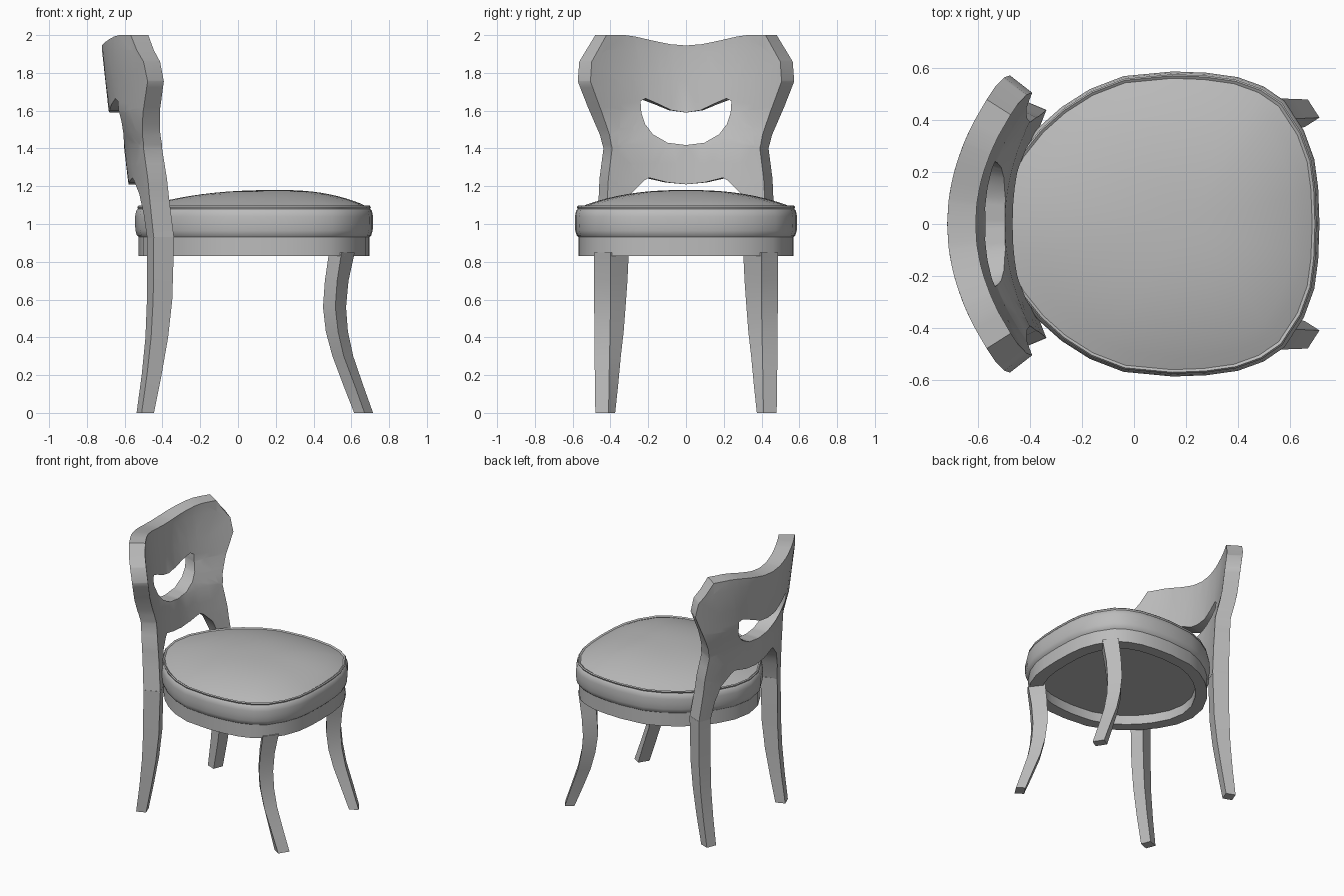
import bpy, bmesh
from mathutils import Vector

cube = bpy.data.objects.get("Cube")
if cube:
    bpy.data.objects.remove(cube, do_unlink=True)

grey = bpy.data.materials.new("plain grey")
grey.use_nodes = True
TONE = (0.5, 0.5, 0.5, 1)
grey.diffuse_color = TONE
grey.node_tree.nodes["Principled BSDF"].inputs["Base Color"].default_value = TONE


def finish(bm, name, angle):
    bmesh.ops.recalc_face_normals(bm, faces=bm.faces)
    mesh = bpy.data.meshes.new(name)
    bm.to_mesh(mesh)
    bm.free()
    mesh.materials.append(grey)
    obj = bpy.data.objects.new(name, mesh)
    bpy.context.collection.objects.link(obj)
    bpy.ops.object.select_all(action="DESELECT")
    obj.select_set(True)
    bpy.context.view_layer.objects.active = obj
    bpy.ops.object.shade_smooth_by_angle(angle=angle)
    return obj


def loft(name, rings, closed=False, angle=0.6):
    """Skin a list of equal rings; cap the ends, or join last to first."""
    bm = bmesh.new()
    loops = [[bm.verts.new(p) for p in ring] for ring in rings]
    pairs = list(zip(loops, loops[1:]))
    if closed:
        pairs.append((loops[-1], loops[0]))
    else:
        bm.faces.new(loops[0])
        bm.faces.new(loops[-1])
    n = len(loops[0])
    for a, b in pairs:
        for i in range(n):
            j = (i + 1) % n
            bm.faces.new((a[i], a[j], b[j], b[i]))
    return finish(bm, name, angle)


def lerp_table(table, t):
    """Linear lookup of (key, values...) rows."""
    for lo, hi in zip(table, table[1:]):
        if t <= hi[0]:
            break
    f = max(0, min(1, (t - lo[0]) / (hi[0] - lo[0])))
    return [a + (b - a) * f for a, b in zip(lo[1:], hi[1:])]


# Seat plan, half outline from front centre to back centre
half_plan = [(.715, 0), (.71, .14), (.695, .25), (.655, .36), (.58, .475), (.5, .53),
             (.4, .566), (.28, .583), (.15, .588), (-.04, .57), (-.17, .52), (-.28, .45),
             (-.37, .37), (-.45, .27), (-.52, .14), (-.545, 0)]
plan = half_plan + [(x, -y) for x, y in half_plan[-2:0:-1]]
MID = .085


def seat_ring(s, z, shift=0):
    return [(MID + shift + (x - MID) * s, y * s, z) for x, y in plan]


# Cushion: rounded side, piping bead, domed top
profile = [(.96, .925), (.985, .94), (.997, .965), (1, 1.0), (1, 1.04), (.99, 1.07),
           (.975, 1.08), (.982, 1.09), (.972, 1.097), (.955, 1.09)]
rings = [seat_ring(s, z) for s, z in profile]
for k in range(1, 12):
    s = .955 * (1 - k / 11.3)
    rings.append(seat_ring(s, 1.09 + .09 * (1 - (s / .955) ** 2.4), .13 * (1 - s)))
loft("seat_cushion", rings)

# Apron frame and the board inside it
loft("seat_apron", [seat_ring(s, z) for s, z in
                    [(.97, .83), (.97, .935), (.83, .935), (.83, .83)]], closed=True)
loft("seat_board", [seat_ring(.84, .9), seat_ring(.84, .93)])

# Legs: rows of z, then front, outer, back and inner corners as x, y
front_rows = [(0, .715, .41, .67, .48, .615, .445, .66, .375),
              (.14, .665, .408, .62, .482, .56, .43, .61, .36),
              (.3, .61, .405, .56, .484, .5, .415, .55, .345),
              (.43, .582, .402, .53, .485, .465, .41, .52, .33),
              (.56, .572, .4, .515, .486, .45, .4, .508, .32),
              (.7, .585, .4, .525, .487, .46, .4, .52, .31),
              (.85, .618, .4, .548, .487, .482, .4, .545, .303)]
back_rows = [(0, -.445, .455, -.51, .48, -.537, .41, -.472, .385),
             (.2, -.405, .452, -.482, .481, -.51, .405, -.433, .376),
             (.4, -.37, .447, -.46, .483, -.49, .4, -.4, .364),
             (.6, -.348, .443, -.449, .485, -.482, .396, -.381, .354),
             (.93, -.338, .44, -.446, .485, -.481, .395, -.373, .35)]
for label, rows in (("front", front_rows), ("back", back_rows)):
    for side, sign in (("left", 1), ("right", -1)):
        loft(f"{label}_{side}_leg",
             [[(r[i], sign * r[i + 1], r[0]) for i in (1, 3, 5, 7)] for r in rows])

# Backrest: flat outline with an opening, sliced, thickened and bowed
half_outline = [(0, 1.945), (.1, 1.952), (.2, 1.97), (.31, 1.992), (.37, 2), (.48, 2),
                (.565, 1.86), (.573, 1.755), (.52, 1.62), (.455, 1.47), (.437, 1.4),
                (.458, 1.24), (.462, 1.15), (.485, .92), (.395, .92), (.37, 1.05),
                (.325, 1.16), (.25, 1.23), (.22, 1.245), (.11, 1.22), (0, 1.21)]
half_hole = [(0, 1.59), (.09, 1.602), (.17, 1.635), (.25, 1.665), (.28, 1.65), (.275, 1.59),
             (.25, 1.53), (.2, 1.475), (.11, 1.43), (0, 1.418)]
# Height, centre x of the rear surface, bow, thickness
bow_table = [(.92, -.549, .44, .117), (1.21, -.58, .5, .112), (1.42, -.605, .54, .108),
             (1.6, -.685, .7, .108), (1.92, -.72, .66, .11), (2, -.72, .66, .11)]

bm = bmesh.new()
for half in (half_outline, half_hole):
    loop = half + [(-y, z) for y, z in half[-2:0:-1]]
    vs = [bm.verts.new((0, y, z)) for y, z in loop]
    for a, b in zip(vs, vs[1:] + vs[:1]):
        bm.edges.new((a, b))
bmesh.ops.triangle_fill(bm, use_beauty=True, use_dissolve=False, edges=bm.edges[:])
cuts = [((0, i * .08, 0), (0, 1, 0)) for i in range(-7, 8)]
cuts += [((0, 0, z), (0, 0, 1)) for z in (1.1, 1.21, 1.32, 1.42, 1.51, 1.6, 1.76, 1.92)]
for co, no in cuts:
    bmesh.ops.bisect_plane(bm, geom=bm.verts[:] + bm.edges[:] + bm.faces[:],
                           dist=1e-5, plane_co=co, plane_no=no)
rear = set(bm.verts)
bmesh.ops.extrude_face_region(bm, geom=bm.faces[:], use_keep_orig=True)
for v in bm.verts:
    y = v.co.y
    x0, bow, thick = lerp_table(bow_table, v.co.z)
    v.co.x = x0 + bow * y * y
    if v not in rear:
        v.co += Vector((1, -2 * bow * y, 0)).normalized() * thick
finish(bm, "backrest", .6)
